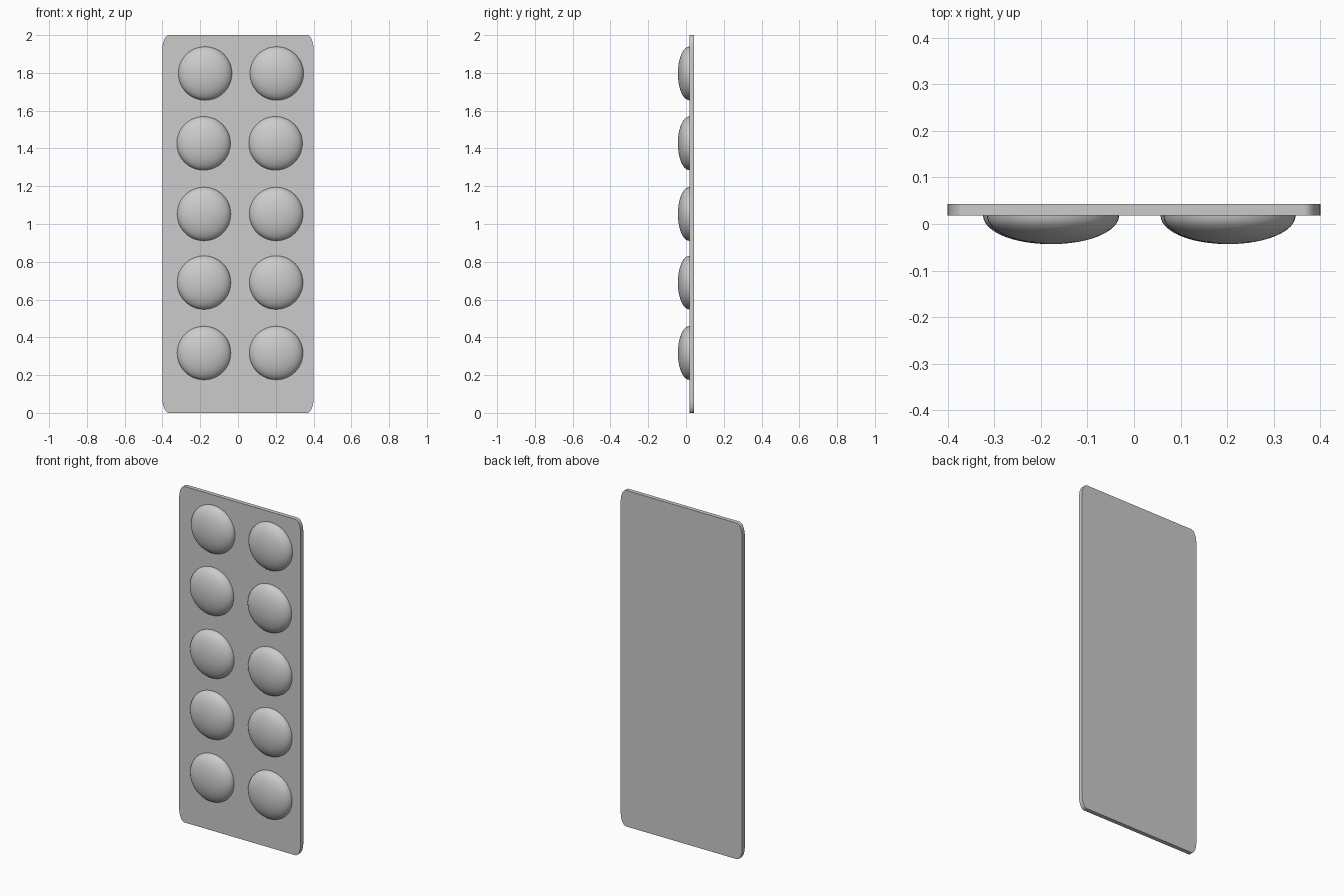
import bpy
import bmesh
from math import sin, cos, pi

if "Cube" in bpy.data.objects:
    bpy.data.objects.remove(bpy.data.objects["Cube"], do_unlink=True)

grey = bpy.data.materials.new("plain grey")
grey.use_nodes = True
COLOUR = (0.6, 0.6, 0.6, 1)
grey.diffuse_color = COLOUR
grey.node_tree.nodes["Principled BSDF"].inputs["Base Color"].default_value = COLOUR

FRONT, BACK = 0.018, 0.043


def finish(bm, name, angle):
    bmesh.ops.recalc_face_normals(bm, faces=bm.faces)
    mesh = bpy.data.meshes.new(name)
    bm.to_mesh(mesh)
    bm.free()
    mesh.materials.append(grey)
    ob = bpy.data.objects.new(name, mesh)
    bpy.context.collection.objects.link(ob)
    bpy.ops.object.select_all(action='DESELECT')
    ob.select_set(True)
    bpy.context.view_layer.objects.active = ob
    bpy.ops.object.shade_smooth_by_angle(angle=angle)
    return ob


# Backing card with elliptical corners
bm = bmesh.new()
rx, rz, steps = 0.035, 0.075, 10
outline = []
for corner, (sx, sz) in enumerate([(1, 1), (-1, 1), (-1, -1), (1, -1)]):
    for i in range(steps + 1):
        a = (corner + i / steps) * pi / 2
        x = sx * (0.4 - rx) + rx * cos(a)
        z = 1 + sz * (1 - rz) + rz * sin(a)
        outline.append(bm.verts.new((x, FRONT, z)))
face = bm.faces.new(outline)
extruded = bmesh.ops.extrude_face_region(bm, geom=[face], use_keep_orig=True)
back_verts = [v for v in extruded["geom"] if isinstance(v, bmesh.types.BMVert)]
bmesh.ops.translate(bm, verts=back_verts, vec=(0, BACK - FRONT, 0))
finish(bm, "backing_card", 0.6)


# Flattened half-sphere blisters
def blister(name, x, z, radius=0.142, depth=0.061, sides=48, rings=12):
    bm = bmesh.new()
    previous = None
    for r in range(rings):
        a = r / rings * pi / 2
        ring = [bm.verts.new((radius * cos(a) * cos(2 * pi * s / sides),
                              -depth * sin(a),
                              radius * cos(a) * sin(2 * pi * s / sides)))
                for s in range(sides)]
        if previous:
            for s in range(sides):
                t = (s + 1) % sides
                bm.faces.new((previous[s], previous[t], ring[t], ring[s]))
        previous = ring
    tip = bm.verts.new((0, -depth, 0))
    for s in range(sides):
        bm.faces.new((previous[s], previous[(s + 1) % sides], tip))
    ob = finish(bm, name, 0.8)
    ob.location = (x, FRONT, z)


# Rows from top to bottom, slightly uneven: right x, left x, height
rows = [(-0.174, 0.205, 1.797), (-0.182, 0.199, 1.427), (-0.18, 0.202, 1.053),
        (-0.18, 0.202, 0.69), (-0.18, 0.202, 0.317)]
for n, (right_x, left_x, z) in enumerate(rows, 1):
    blister(f"right_blister_{n}", right_x, z)
    blister(f"left_blister_{n}", left_x, z)
